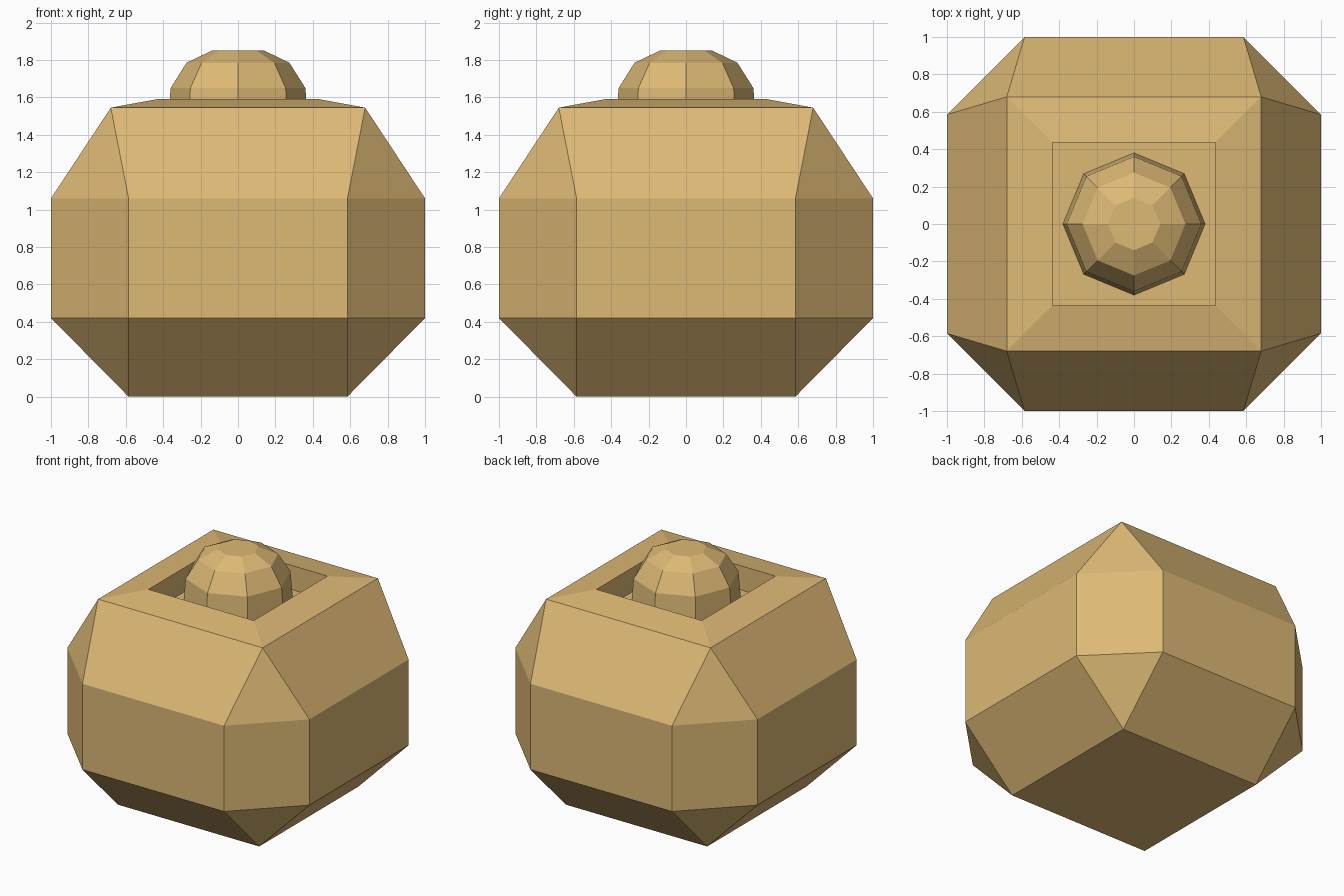
import bpy
import bmesh
from math import cos, sin, tau

cube = bpy.data.objects.get("Cube")
if cube:
    bpy.data.objects.remove(cube, do_unlink=True)

# One warm tan for everything
tan = bpy.data.materials.new("warm_tan")
tan.use_nodes = True
tan.diffuse_color = (0.723, 0.485, 0.178, 1)
tan.node_tree.nodes["Principled BSDF"].inputs["Base Color"].default_value = tan.diffuse_color


def chamfered_square(a, b, z):
    """Square of half-width a with corners cut at b; b == a gives a plain square."""
    return [(a, -b, z), (a, b, z), (b, a, z), (-b, a, z),
            (-a, b, z), (-a, -b, z), (-b, -a, z), (b, -a, z)]


def octagon(r, z):
    return [(r * cos(i * tau / 8), r * sin(i * tau / 8), z) for i in range(8)]


def loft(name, rings, cap_bottom=True):
    """Join eight-point rings in order, cap the ends and merge doubled corners."""
    bm = bmesh.new()
    loops = [[bm.verts.new(p) for p in ring] for ring in rings]
    for low, high in zip(loops, loops[1:]):
        for i in range(8):
            j = (i + 1) % 8
            bm.faces.new((low[i], low[j], high[j], high[i]))
    bm.faces.new(loops[-1])
    if cap_bottom:
        bm.faces.new(loops[0][::-1])
    bmesh.ops.remove_doubles(bm, verts=bm.verts, dist=0.0001)
    mesh = bpy.data.meshes.new(name)
    bm.to_mesh(mesh)
    bm.free()
    mesh.materials.append(tan)
    obj = bpy.data.objects.new(name, mesh)
    bpy.context.collection.objects.link(obj)
    return obj


FLOOR = 1.41

# Faceted body with a square well sunk into its top
loft("body", [
    chamfered_square(0.585, 0.585, 0),
    chamfered_square(1, 0.585, 0.42),
    chamfered_square(1, 0.585, 1.06),
    chamfered_square(0.68, 0.68, 1.545),
    chamfered_square(0.435, 0.435, 1.59),
    chamfered_square(0.435, 0.435, FLOOR),
])

# Domed knob standing in the well
loft("knob", [
    octagon(0.38, FLOOR),
    octagon(0.36, 1.65),
    octagon(0.275, 1.785),
    octagon(0.14, 1.85),
], cap_bottom=False)
